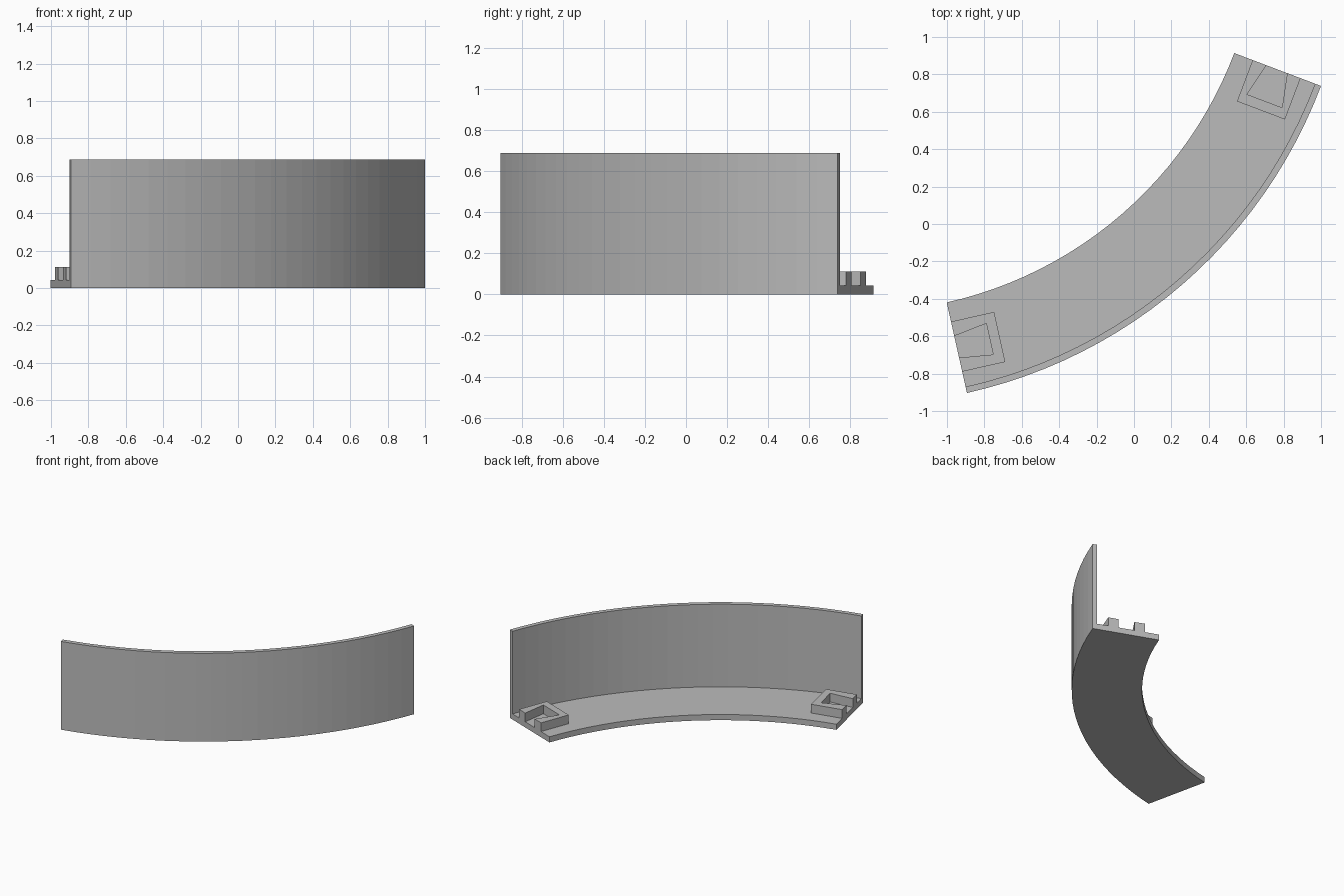
import bpy, bmesh, math
from mathutils import Vector, Matrix

cube = bpy.data.objects.get("Cube")
if cube:
    bpy.data.objects.remove(cube)

# Arc layout
CENTER = Vector((-1.469, 1.673, 0))
R_IN, R_OUT = 2.144, 2.64
A_START, A_END = math.radians(-77.4), math.radians(-20.74)
STEPS = 24
WALL, FLOOR, HEIGHT, CLIP_TOP = 0.034, 0.044, 0.687, 0.112

grey = bpy.data.materials.new("plain grey")
grey.use_nodes = True
COLOUR = (0.5, 0.5, 0.5, 1)
grey.diffuse_color = COLOUR
grey.node_tree.nodes["Principled BSDF"].inputs["Base Color"].default_value = COLOUR


def finish(name, bm):
    bmesh.ops.recalc_face_normals(bm, faces=bm.faces)
    mesh = bpy.data.meshes.new(name)
    bm.to_mesh(mesh)
    bm.free()
    mesh.materials.append(grey)
    obj = bpy.data.objects.new(name, mesh)
    bpy.context.collection.objects.link(obj)
    return obj


# Curved floor and outer wall: an L profile swept along the arc
profile = [(R_IN, 0), (R_OUT, 0), (R_OUT, HEIGHT), (R_OUT - WALL, HEIGHT),
           (R_OUT - WALL, FLOOR), (R_IN, FLOOR)]
bm = bmesh.new()
rings = []
for i in range(STEPS + 1):
    a = A_START + (A_END - A_START) * i / STEPS
    out = Vector((math.cos(a), math.sin(a), 0))
    rings.append([bm.verts.new(CENTER + out * r + Vector((0, 0, z))) for r, z in profile])
n = len(profile)
for near, far in zip(rings, rings[1:]):
    for j in range(n):
        k = (j + 1) % n
        bm.faces.new((near[j], near[k], far[k], far[j]))
bm.faces.new(rings[0])
bm.faces.new(rings[-1])
finish("curved_wall_and_floor", bm)


# Connector clips: U shapes with a dovetail slot that opens at the end of the arc
def clip(name, angle, inward, slot_in, slot_out):
    outline = [(0.105, 0), (0.105, 0.236), (0.379, 0.236), (0.379, 0),
               (0.303, 0), (slot_out, 0.182), (slot_in, 0.182), (0.184, 0)]
    radial = Vector((math.cos(angle), math.sin(angle), 0))
    along = Vector((-radial.y, radial.x, 0)) * inward
    bm = bmesh.new()
    verts = [bm.verts.new(CENTER + radial * (R_IN + u) + along * v + Vector((0, 0, FLOOR)))
             for u, v in outline]
    base = bm.faces.new(verts)
    top = bmesh.ops.extrude_face_region(bm, geom=[base])["geom"]
    bmesh.ops.translate(bm, vec=(0, 0, CLIP_TOP - FLOOR),
                        verts=[g for g in top if isinstance(g, bmesh.types.BMVert)])
    finish(name, bm)


clip("right_connector_clip", A_START, 1, 0.156, 0.326)
clip("left_connector_clip", A_END, -1, 0.142, 0.342)
